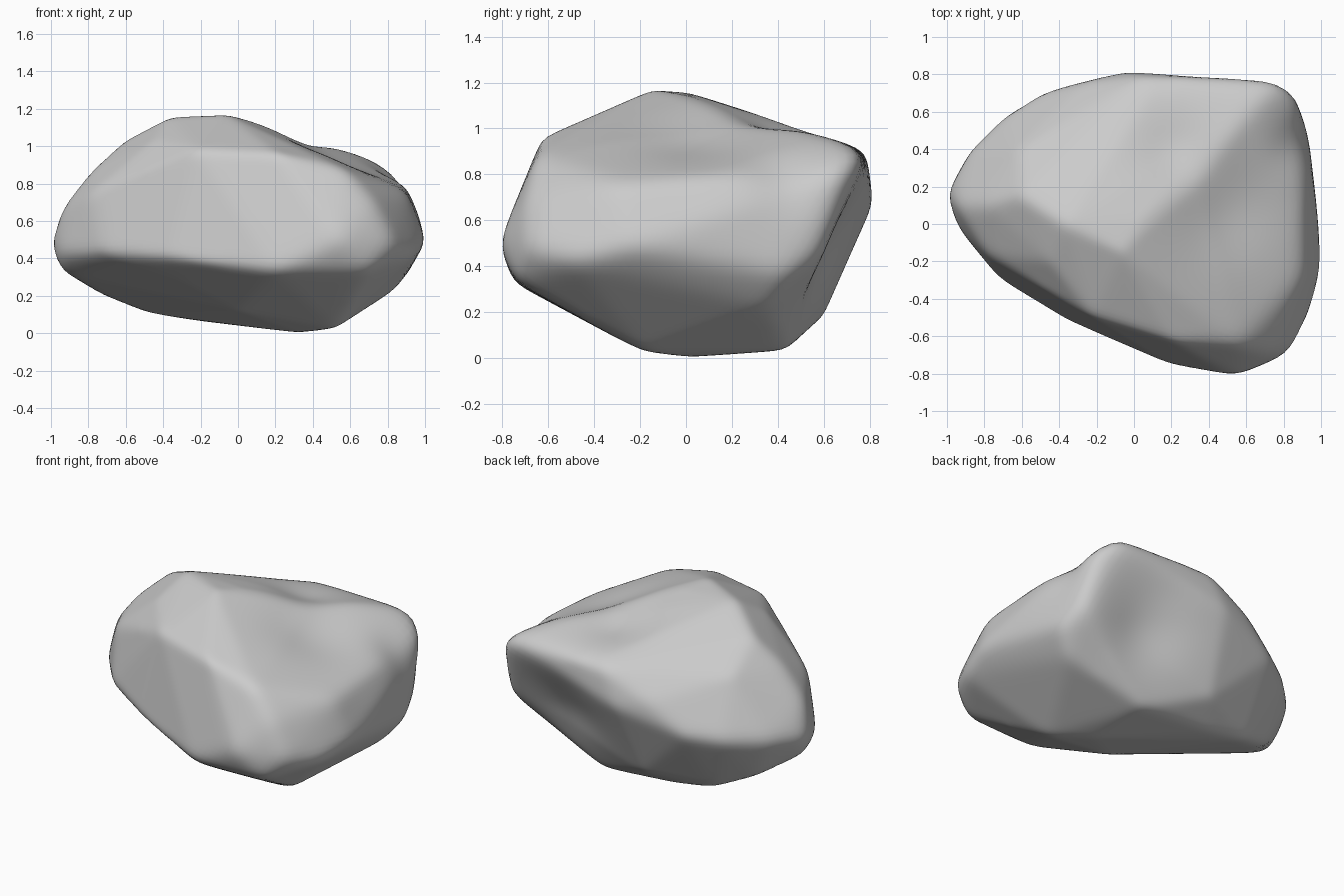
import bpy
import bmesh
import math
from mathutils import Vector
from mathutils.bvhtree import BVHTree

default_cube = bpy.data.objects.get("Cube")
if default_cube:
    bpy.data.objects.remove(default_cube, do_unlink=True)

# Main corners of the boulder
top_ridge = [(-.6, .15, 1.04), (-.37, 0, 1.16), (-.06, -.15, 1.17), (.04, .02, 1.14),
             (.36, .23, 1.06), (.52, .5, 1), (.7, .69, .94)]
dome = [(-.79, .1, .87), (-.6, -.25, .82), (-.45, -.2, 1.03), (-.78, -.17, .75),
        (.08, .7, .94), (-.62, .4, .87), (-.35, .52, .88)]
front_crease = [(-.22, -.5, .98), (.21, -.63, .96), (.57, -.65, .88), (.73, -.69, .7)]
front_brow = [(-.95, -.02, .42), (-.72, -.3, .42), (-.37, -.51, .4), (.2, -.76, .33),
              (.54, -.82, .5), (.7, -.74, .33)]
left_flank = [(.84, -.69, .48), (.95, -.48, .42), (1.01, -.25, .48), (.9, -.29, .76),
              (.98, .07, .6), (.9, .13, .79), (.89, .67, .83), (.89, .6, .45), (.94, .44, .36)]
back_edge = [(.79, .78, .88), (.43, .78, .9), (.05, .79, .89), (-.04, .82, .67),
             (-.25, .76, .74), (-.49, .71, .55), (-.69, .59, .52), (-.89, .4, .5),
             (-1.01, .17, .48), (-.95, .1, .67)]
underside = [(.33, 0, 0), (.52, -.18, .02), (.3, .44, .03), (.83, .36, .22), (-.1, .6, .18),
             (-.25, .43, .07), (-.52, .43, .11), (-.75, .33, .2), (-.95, .12, .32),
             (-.3, -.35, .28), (0, -.25, .12)]


def hull_tree(points):
    """Wrap the corners in a convex skin that can be ray cast."""
    bm = bmesh.new()
    for point in points:
        bm.verts.new(point)
    bmesh.ops.convex_hull(bm, input=bm.verts)
    tree = BVHTree.FromBMesh(bm)
    bm.free()
    return tree


def press_dent(bm, center, radius, depth, direction):
    """Push a soft hollow into the surface."""
    for vert in bm.verts:
        distance = (vert.co - Vector(center)).length / radius
        vert.co += Vector(direction).normalized() * depth * math.exp(-distance * distance)


# Project a round mesh onto the skin
skin = hull_tree(top_ridge + dome + front_crease + front_brow + left_flank + back_edge + underside)
core = Vector((0, 0, .55))
bm = bmesh.new()
bmesh.ops.create_icosphere(bm, subdivisions=6, radius=1)
for vert in bm.verts:
    hit = skin.ray_cast(core, vert.co.normalized())[0]
    vert.co = hit if hit else core

# Hollows beside and behind the ridge, at the neck and under the back corner
press_dent(bm, (.5, .08, 1), .28, .05, (-.3, 0, -1))
press_dent(bm, (.22, .4, 1.04), .2, .05, (0, 0, -1))
press_dent(bm, (.9, .46, .8), .15, .05, (-1, 0, -1))
press_dent(bm, (.45, .7, .45), .27, .07, (0, -1, 0))
for step in range(5):
    bmesh.ops.smooth_vert(bm, verts=bm.verts, factor=.5,
                          use_axis_x=True, use_axis_y=True, use_axis_z=True)

mesh = bpy.data.meshes.new("boulder")
bm.to_mesh(mesh)
bm.free()
boulder = bpy.data.objects.new("boulder", mesh)
bpy.context.collection.objects.link(boulder)

# Stone colour
stone = bpy.data.materials.new("grey stone")
stone.use_nodes = True
grey = (.6, .6, .6, 1)
stone.diffuse_color = grey
stone.node_tree.nodes["Principled BSDF"].inputs["Base Color"].default_value = grey
mesh.materials.append(stone)

# Smooth shading with crisp breaks
bpy.context.view_layer.objects.active = boulder
boulder.select_set(True)
bpy.ops.object.shade_smooth_by_angle(angle=math.radians(50))
